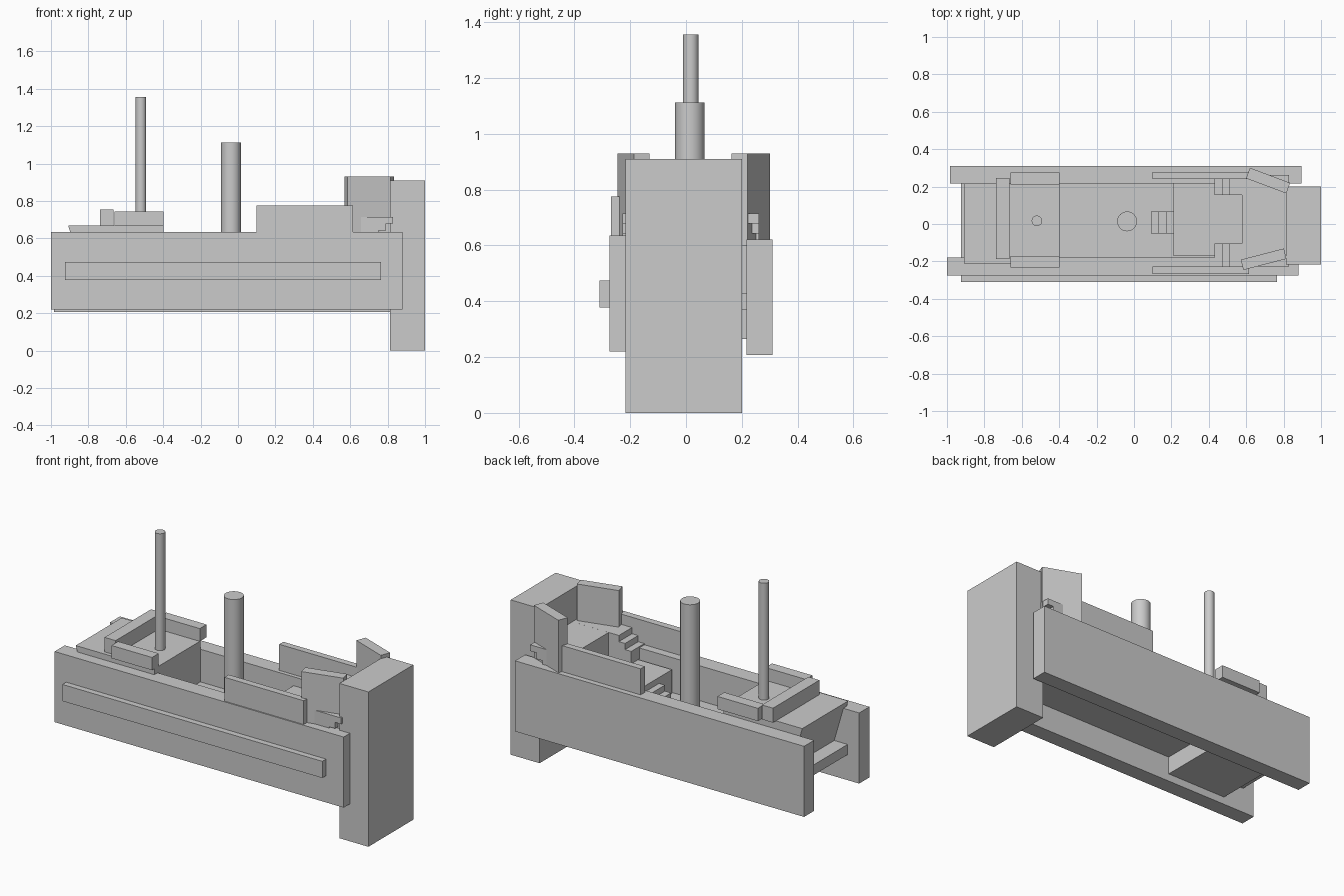
import bpy, bmesh, math

if "Cube" in bpy.data.objects:
    bpy.data.objects.remove(bpy.data.objects["Cube"])


def box(name, x, y, z, angle=0):
    """Box from (min, max) ranges, optionally turned about its vertical axis."""
    bpy.ops.mesh.primitive_cube_add(
        size=1, location=[sum(r) / 2 for r in (x, y, z)],
        rotation=(0, 0, math.radians(angle)))
    ob = bpy.context.object
    ob.name = name
    ob.scale = [r[1] - r[0] for r in (x, y, z)]
    return ob


def pole(name, x, y, radius, z0, z1):
    bpy.ops.mesh.primitive_cylinder_add(
        vertices=32, radius=radius, depth=z1 - z0, location=(x, y, (z0 + z1) / 2))
    bpy.context.object.name = name
    bpy.ops.object.shade_smooth_by_angle()


# Hull sides, bow and floor
box("hull_side_front", (-1, .88), (-.275, -.18), (.22, .635))
box("hull_side_back", (-.985, .895), (.217, .31), (.207, .622))
box("side_strip", (-.925, .765), (-.31, -.27), (.377, .475))
box("bow_block", (.812, 1), (-.217, .2), (0, .91))
box("floor", (-.925, .83), (-.2, .23), (.37, .43))

# Stern block with a sloping end
bm = bmesh.new()
profile = [(-.908, .67), (-.79, .265), (-.397, .265), (-.397, .67)]
face = bm.faces.new([bm.verts.new((x, -.21, z)) for x, z in profile])
ext = bmesh.ops.extrude_face_region(bm, geom=[face])
for v in ext["geom"]:
    if isinstance(v, bmesh.types.BMVert):
        v.co.y = .217
bmesh.ops.recalc_face_normals(bm, faces=bm.faces)
mesh = bpy.data.meshes.new("stern_block")
bm.to_mesh(mesh)
bm.free()
bpy.context.collection.objects.link(bpy.data.objects.new("stern_block", mesh))

# Stern bulwarks
box("stern_rail_end", (-.737, -.665), (-.187, .245), (.67, .755))
box("stern_rail_front", (-.66, -.397), (-.232, -.17), (.67, .745))
box("stern_rail_back", (-.66, -.397), (.212, .275), (.67, .745))

# Main deck and the steps up to it
box("main_deck", (.21, .82), (-.17, .217), (.37, .57))
for i in range(3):
    box(f"deck_step_{i}", (.092 + .04 * i, .22), (-.05, .067),
        (.43 + .035 * i, .465 + .035 * i))

# Raised foredeck with a flight of steps on each side
box("foredeck", (.577, .82), (-.2, .22), (.57, .715))
for i in range(4):
    x0 = .43 + .04 * max(i - 1, 0)
    z0 = .57 + .0363 * i
    for side, y in (("front", (-.227, -.105)), ("back", (.155, .262))):
        box(f"foredeck_step_{side}_{i}", (x0, x0 + .32), y, (z0, z0 + .0363))

# Midship bulwarks and angled bow wings
box("bulwark_front", (.1, .615), (-.268, -.228), (.6, .775))
box("bulwark_back", (.1, .615), (.24, .278), (.6, .775))
box("bow_wing_front", (.574, .812), (-.217, -.16), (.6, .93), 14.5)
box("bow_wing_back", (.602, .832), (.202, .262), (.6, .93), -20.5)

# Funnel and mast
pole("funnel", -.037, .014, .053, .43, 1.112)
pole("mast", -.519, .017, .028, .67, 1.357)
